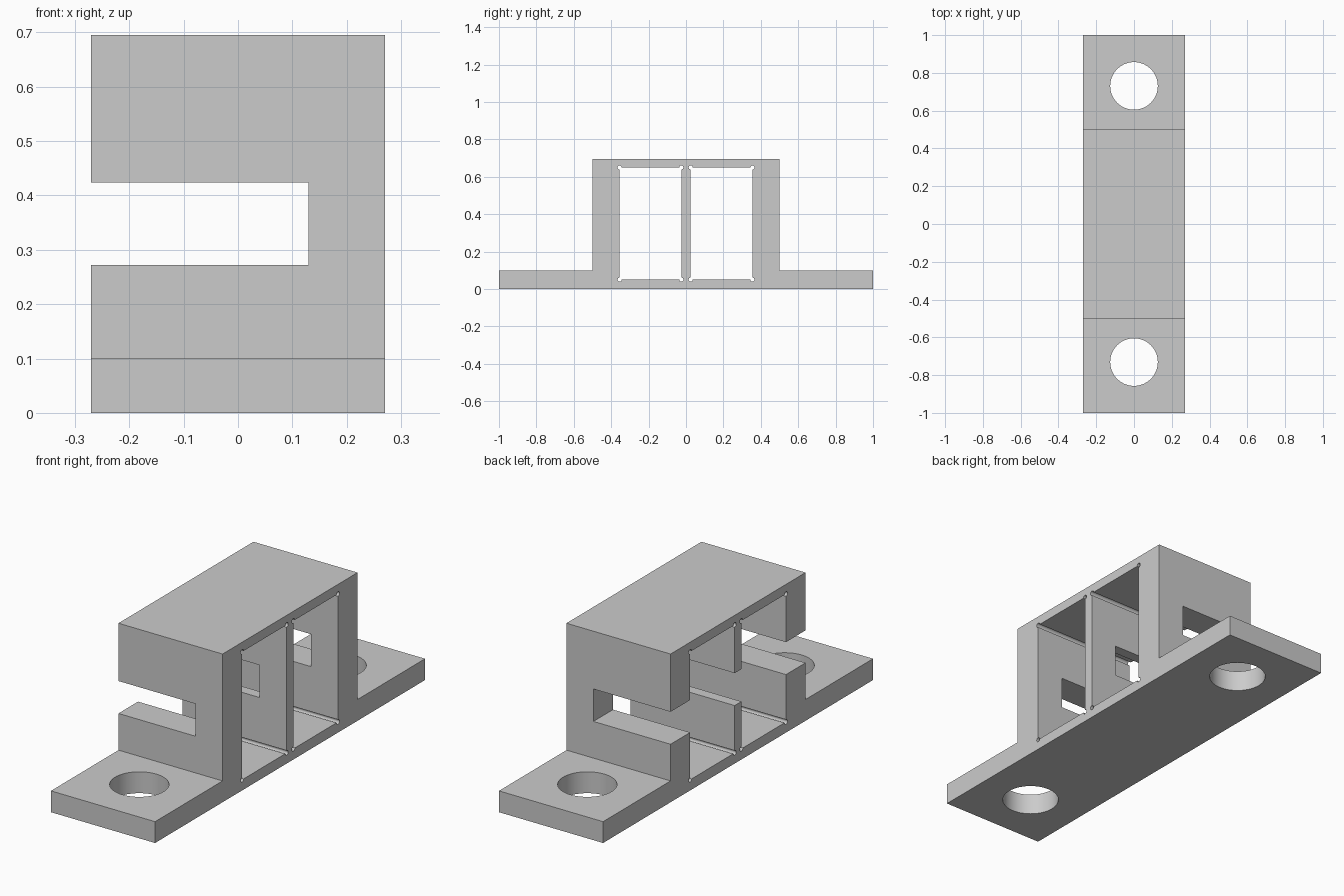
import bpy
import bmesh
from math import cos, sin, radians
from mathutils import Vector

cube = bpy.data.objects.get("Cube")
if cube:
    bpy.data.objects.remove(cube, do_unlink=True)

HALF_W = 0.27      # half width along x
HEIGHT = 0.695
FLANGE = 0.10      # flange thickness

grey = bpy.data.materials.new("light grey")
grey.use_nodes = True
colour = (0.6, 0.6, 0.6, 1)
grey.diffuse_color = colour
grey.node_tree.nodes["Principled BSDF"].inputs["Base Color"].default_value = colour


def prism(name, points, offset):
    """Extrude a closed loop of 3D points along an offset vector."""
    bm = bmesh.new()
    face = bm.faces.new([bm.verts.new(p) for p in points])
    result = bmesh.ops.extrude_face_region(bm, geom=[face])
    verts = [v for v in result["geom"] if isinstance(v, bmesh.types.BMVert)]
    bmesh.ops.translate(bm, verts=verts, vec=Vector(offset))
    bmesh.ops.recalc_face_normals(bm, faces=bm.faces)
    mesh = bpy.data.meshes.new(name)
    bm.to_mesh(mesh)
    bm.free()
    mesh.materials.append(grey)
    obj = bpy.data.objects.new(name, mesh)
    bpy.context.collection.objects.link(obj)
    return obj


def arc(cx, cy, radius, start, end, steps):
    angles = [radians(start + (end - start) * i / steps) for i in range(steps + 1)]
    return [(cx + radius * cos(a), cy + radius * sin(a)) for a in angles]


def pocket_profile(y0, y1, z0, z1, relief):
    """Rectangle with a small round relief at each corner."""
    loop = []
    for i, (y, z) in enumerate([(y1, z1), (y0, z1), (y0, z0), (y1, z0)]):
        middle = 45 + 90 * i
        loop += arc(y, z, relief, middle - 135, middle + 135, 12)
    return loop


# Body: raised block with a mounting flange at each end
half = [(1, 0), (1, FLANGE), (0.5, FLANGE), (0.5, HEIGHT)]
outline = half + [(-y, z) for y, z in reversed(half)]
body = prism("bracket_body", [(-HALF_W, y, z) for y, z in outline], (2 * HALF_W, 0, 0))

cutters = []
# Two pockets through the block, either side of the middle wall
for side, (y0, y1) in (("front", (-0.355, -0.025)), ("back", (0.025, 0.355))):
    loop = pocket_profile(y0, y1, 0.05, 0.65, 0.011)
    cutters.append(prism(side + "_pocket_cutter", [(-0.4, y, z) for y, z in loop], (0.8, 0, 0)))

# Slot through all three walls, open on one side
slot = [(-0.4, 0.272), (0.13, 0.272), (0.13, 0.424), (-0.4, 0.424)]
cutters.append(prism("slot_cutter", [(x, -0.6, z) for x, z in slot], (0, 1.2, 0)))

# Bolt hole in each flange
for side, y in (("front", -0.731), ("back", 0.731)):
    circle = arc(0, y, 0.126, 0, 360, 64)[:-1]
    cutters.append(prism(side + "_hole_cutter", [(x, v, -0.1) for x, v in circle], (0, 0, 0.4)))

# Cut everything out of the body
bpy.context.view_layer.objects.active = body
for cutter in cutters:
    cutter.hide_render = True
    cut = body.modifiers.new(cutter.name, "BOOLEAN")
    cut.operation = "DIFFERENCE"
    cut.solver = "EXACT"
    cut.object = cutter
    bpy.ops.object.modifier_apply(modifier=cut.name)
for cutter in cutters:
    bpy.data.objects.remove(cutter, do_unlink=True)

# Smooth round holes, sharp edges elsewhere
bpy.ops.object.select_all(action="DESELECT")
body.select_set(True)
bpy.ops.object.shade_smooth_by_angle(angle=radians(30))
